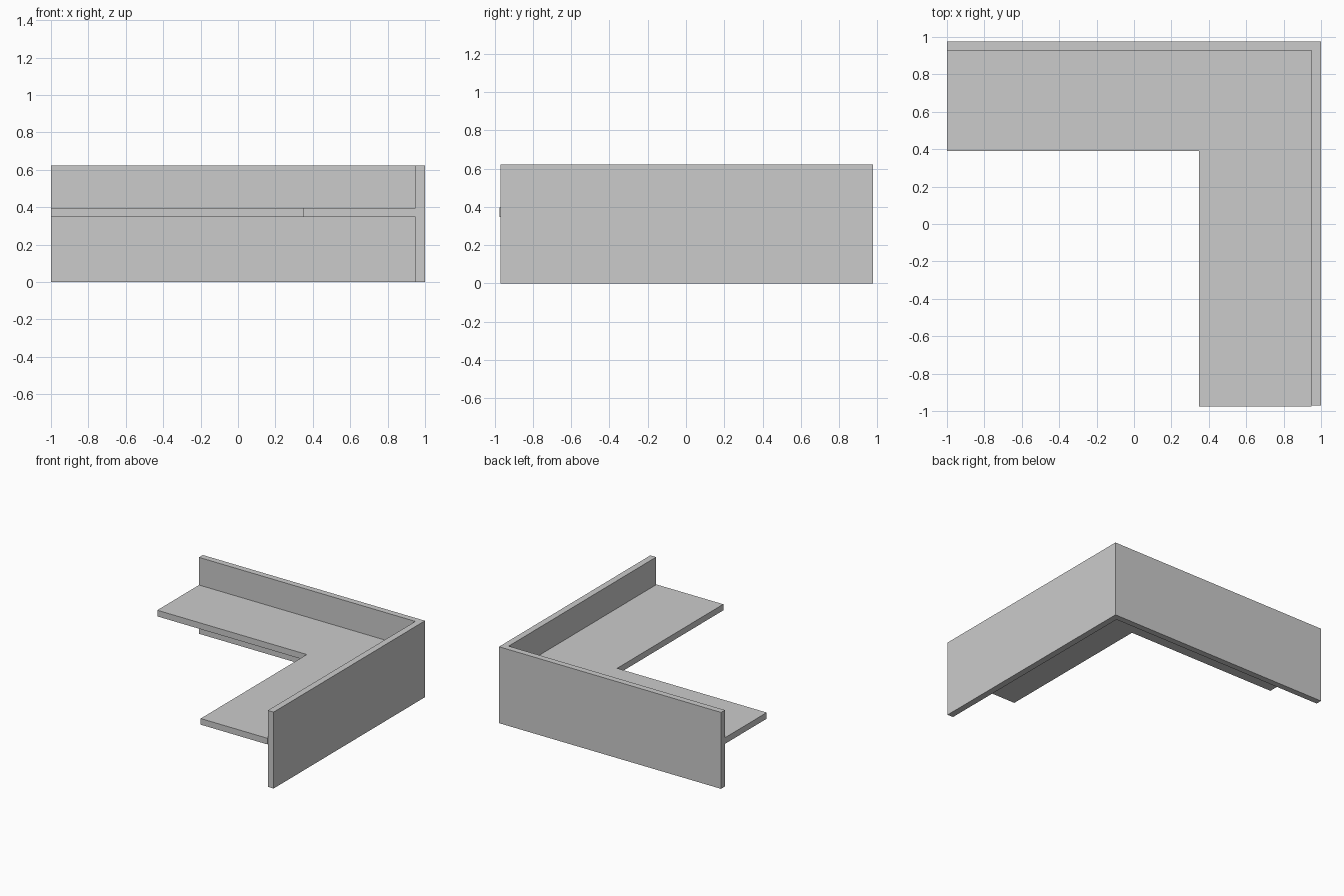
import bpy, bmesh

if "Cube" in bpy.data.objects:
    bpy.data.objects.remove(bpy.data.objects["Cube"])


def extrude_outline(name, points, z0, z1):
    """Extrude a flat outline (counter-clockwise) from z0 to z1."""
    bm = bmesh.new()
    face = bm.faces.new([bm.verts.new((x, y, z0)) for x, y in points])
    result = bmesh.ops.extrude_face_region(bm, geom=[face])
    top = [v for v in result["geom"] if isinstance(v, bmesh.types.BMVert)]
    bmesh.ops.translate(bm, verts=top, vec=(0, 0, z1 - z0))
    bmesh.ops.recalc_face_normals(bm, faces=bm.faces)
    mesh = bpy.data.meshes.new(name)
    bm.to_mesh(mesh)
    bm.free()
    obj = bpy.data.objects.new(name, mesh)
    bpy.context.collection.objects.link(obj)
    return obj


# Upright outer panel running round the corner
extrude_outline("corner_panel", [
    (-1, 0.927), (0.948, 0.927), (0.948, -0.97),
    (1, -0.97), (1, 0.977), (-1, 0.977)], 0, 0.622)

# L-shaped counter shelf fixed to the inside of the panel
extrude_outline("counter_shelf", [
    (-1, 0.39), (0.347, 0.39), (0.347, -0.975),
    (0.948, -0.975), (0.948, 0.927), (-1, 0.927)], 0.347, 0.397)
